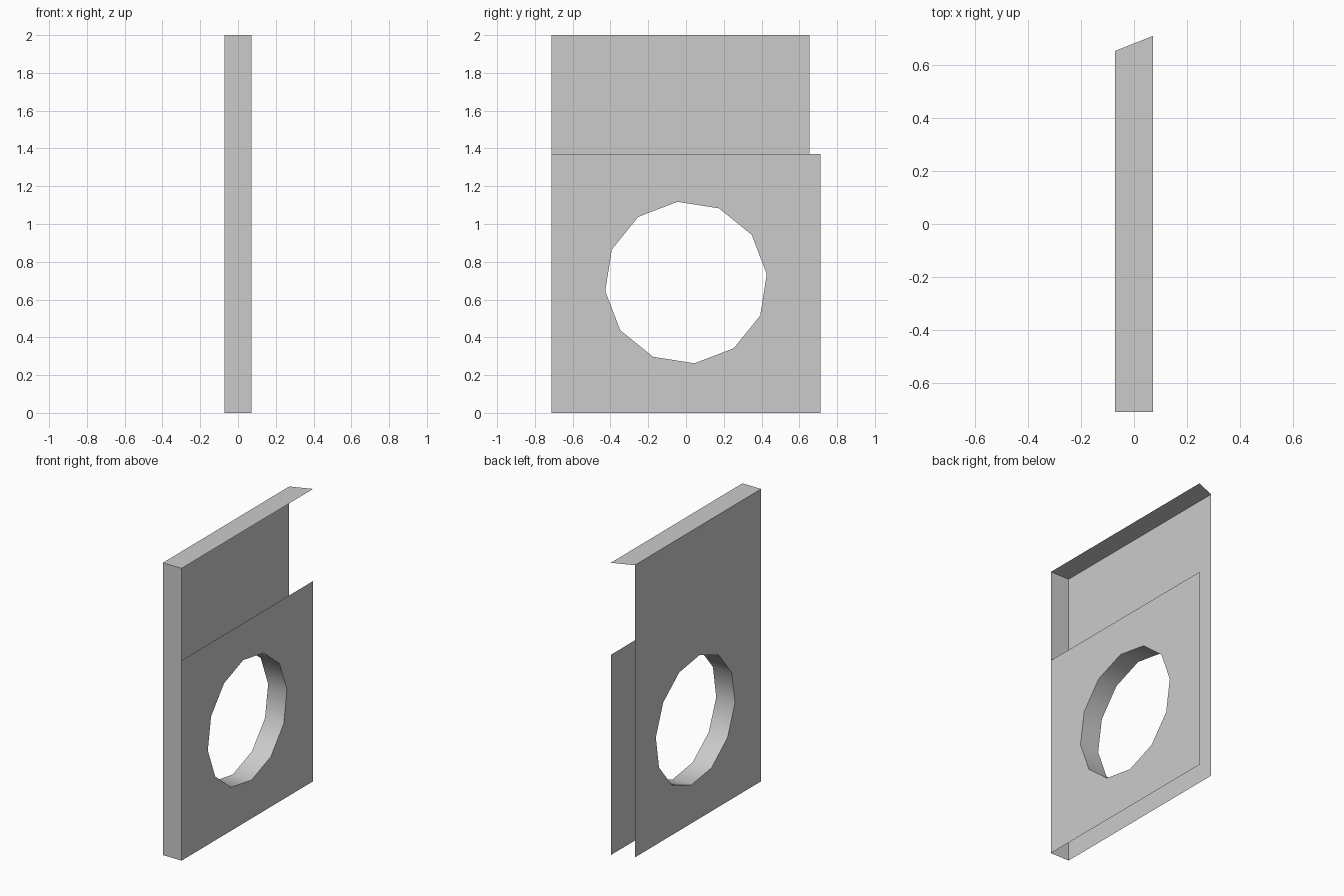
import bpy, bmesh, math
from mathutils import Vector

cube = bpy.data.objects.get("Cube")
if cube:
    bpy.data.objects.remove(cube, do_unlink=True)

HALF_X, HALF_Y, BACK_Y = 0.071, 0.711, 0.655
TALL, SHORT = 2.0, 1.37
HOLE_Z, HOLE_R, SIDES = 0.69, 0.43, 12

grey = bpy.data.materials.new("light grey")
grey.use_nodes = True
grey.diffuse_color = (0.6, 0.6, 0.6, 1)
grey.node_tree.nodes["Principled BSDF"].inputs["Base Color"].default_value = (0.6, 0.6, 0.6, 1)


def finish(bm, name):
    mesh = bpy.data.meshes.new(name)
    bm.to_mesh(mesh)
    bm.free()
    mesh.materials.append(grey)
    obj = bpy.data.objects.new(name, mesh)
    bpy.context.collection.objects.link(obj)
    return obj


def ring(x):
    """Corners of the round opening at a given x."""
    angles = [math.radians(6) + math.tau * i / SIDES for i in range(SIDES)]
    return [(x, HOLE_R * math.cos(a), HOLE_Z + HOLE_R * math.sin(a)) for a in angles]


def holed_sheet(name, x, y_end, height):
    """Upright sheet with the opening cut through it."""
    bm = bmesh.new()
    outline = [(x, -HALF_Y, 0), (x, y_end, 0), (x, y_end, height), (x, -HALF_Y, height)]
    edges = []
    for loop in (outline, ring(x)):
        verts = [bm.verts.new(p) for p in loop]
        edges += [bm.edges.new((v, verts[i - 1])) for i, v in enumerate(verts)]
    outward = Vector((math.copysign(1, x), 0, 0))
    bmesh.ops.triangle_fill(bm, edges=edges, use_beauty=True, normal=outward)
    for f in bm.faces:
        f.normal_update()
        if f.normal.dot(outward) < 0:
            f.normal_flip()
    return finish(bm, name)


def flat_panel(name, corners):
    bm = bmesh.new()
    bm.faces.new([bm.verts.new(p) for p in corners])
    return finish(bm, name)


# Two side sheets: a tall one and a shorter, deeper one
holed_sheet("tall_side_panel", -HALF_X, BACK_Y, TALL)
holed_sheet("short_side_panel", HALF_X, HALF_Y, SHORT)

# Front end wall and slanted-end top cover
flat_panel("front_wall", [(-HALF_X, -HALF_Y, 0), (HALF_X, -HALF_Y, 0),
                          (HALF_X, -HALF_Y, TALL), (-HALF_X, -HALF_Y, TALL)])
flat_panel("top_cover", [(-HALF_X, -HALF_Y, TALL), (HALF_X, -HALF_Y, TALL),
                         (HALF_X, HALF_Y, TALL), (-HALF_X, BACK_Y, TALL)])

# Liner joining the two openings, facing the hole axis
bm = bmesh.new()
a, b = [[bm.verts.new(p) for p in ring(x)] for x in (-HALF_X, HALF_X)]
for i in range(SIDES):
    bm.faces.new((a[i - 1], a[i], b[i], b[i - 1]))
for f in bm.faces:
    f.normal_update()
    if f.normal.dot(Vector((0, 0, HOLE_Z)) - f.calc_center_median()) < 0:
        f.normal_flip()
liner = finish(bm, "hole_liner")
for p in liner.data.polygons:
    p.use_smooth = True
